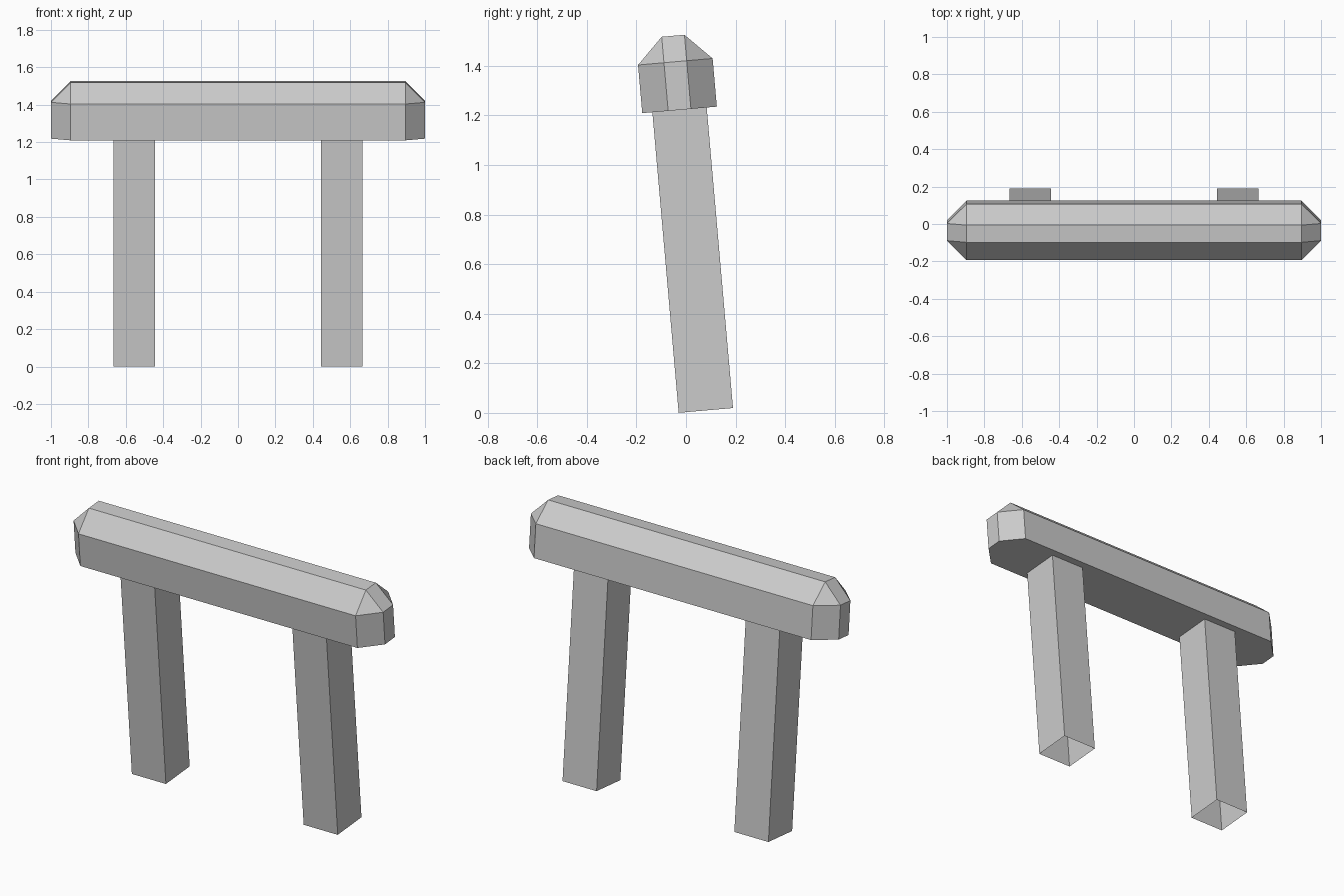
import bpy, bmesh, math
from mathutils import Matrix

if "Cube" in bpy.data.objects:
    bpy.data.objects.remove(bpy.data.objects["Cube"])

# Whole model leans back about X from the foot of the legs
LEAN = Matrix.Translation((0, 0.08, 0.01)) @ Matrix.Rotation(math.radians(5), 4, 'X')
LEG_LEN, LEG_W = 1.217, 0.22
BEAM = (2.0, 0.302, 0.30)
CHAMFER = 0.105


def box(size, centre):
    bm = bmesh.new()
    bmesh.ops.create_cube(bm, size=1)
    bmesh.ops.scale(bm, vec=size, verts=bm.verts)
    bmesh.ops.translate(bm, vec=centre, verts=bm.verts)
    bm.normal_update()
    return bm


def finish(bm, name):
    bm.transform(LEAN)
    mesh = bpy.data.meshes.new(name)
    bm.to_mesh(mesh)
    bm.free()
    obj = bpy.data.objects.new(name, mesh)
    bpy.context.collection.objects.link(obj)


# Crossbeam: flat underside, all other edges chamfered
bm = box(BEAM, (0, 0, LEG_LEN + BEAM[2] / 2))
edges = [e for e in bm.edges if any(v.co.z > LEG_LEN + 0.1 for v in e.verts)]
bmesh.ops.bevel(bm, geom=edges, offset=CHAMFER, segments=1,
                affect='EDGES', clamp_overlap=True)
finish(bm, "crossbeam")

# Square legs: hollow, open at both ends
for side, name in ((-1, "left_leg"), (1, "right_leg")):
    bm = box((LEG_W, LEG_W, LEG_LEN), (side * 0.555, 0, LEG_LEN / 2))
    caps = [f for f in bm.faces if abs(f.normal.z) > 0.9]
    bmesh.ops.delete(bm, geom=caps, context='FACES_ONLY')
    finish(bm, name)
